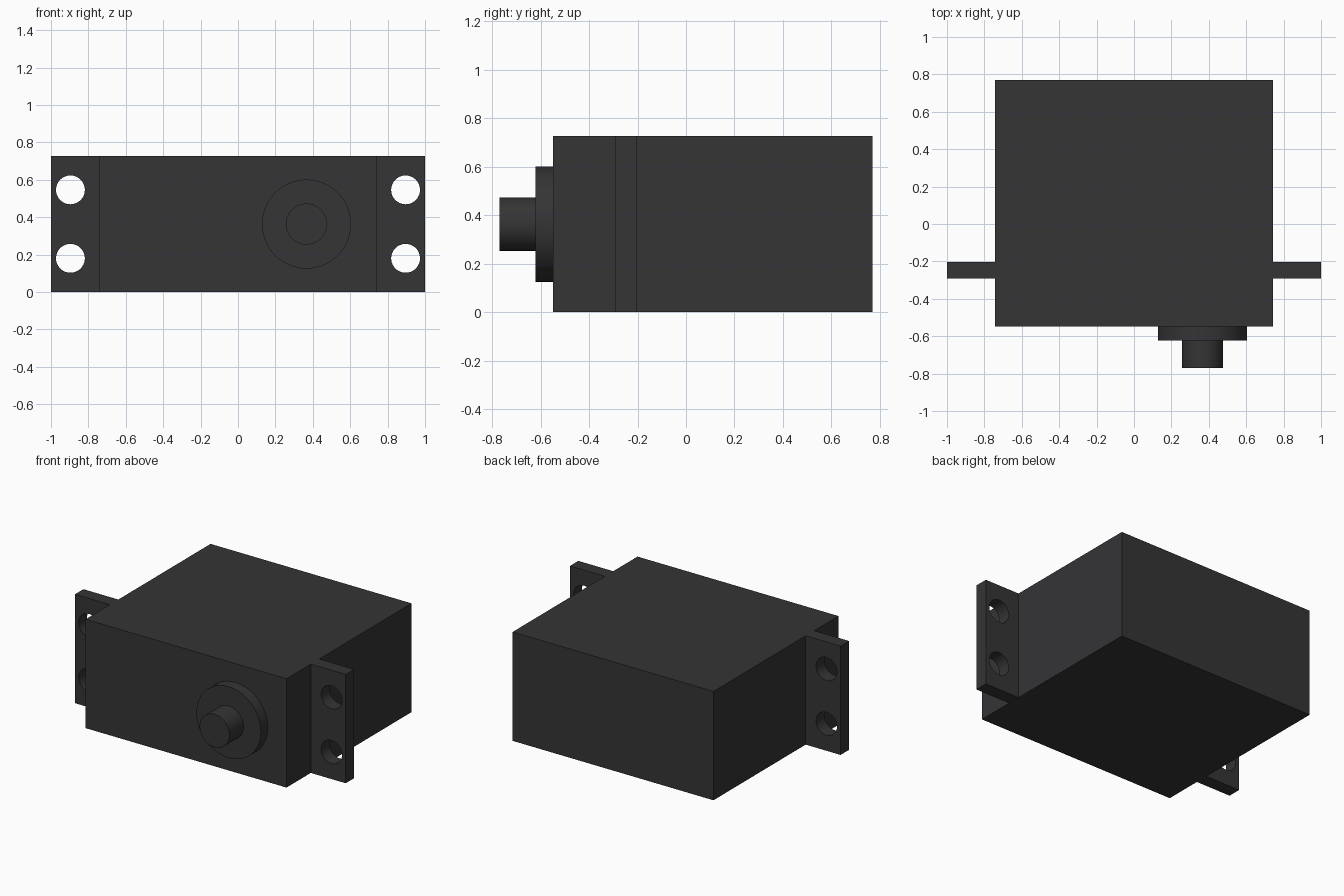
import bpy
from math import pi, radians

if "Cube" in bpy.data.objects:
    bpy.data.objects.remove(bpy.data.objects["Cube"])

H = 0.727          # body height
MID = H / 2        # height of the shaft axis

mat = bpy.data.materials.new("dark_plastic")
mat.diffuse_color = (0.035, 0.035, 0.037, 1)
mat.use_nodes = True
mat.node_tree.nodes["Principled BSDF"].inputs["Base Color"].default_value = mat.diffuse_color


def box(name, x0, x1, y0, y1, z0, z1):
    bpy.ops.mesh.primitive_cube_add(
        size=1, location=((x0 + x1) / 2, (y0 + y1) / 2, (z0 + z1) / 2))
    ob = bpy.context.object
    ob.name = name
    ob.scale = (x1 - x0, y1 - y0, z1 - z0)
    bpy.ops.object.transform_apply(location=False, rotation=False, scale=True)
    ob.data.materials.append(mat)
    return ob


def cylinder(name, x, z, r, y0, y1):
    bpy.ops.mesh.primitive_cylinder_add(
        vertices=64, radius=r, depth=y1 - y0,
        location=(x, (y0 + y1) / 2, z), rotation=(pi / 2, 0, 0))
    ob = bpy.context.object
    ob.name = name
    ob.data.materials.append(mat)
    bpy.ops.object.shade_smooth_by_angle(angle=radians(30))
    return ob


# Main housing
box("housing", -0.742, 0.742, -0.548, 0.77, 0, H)

# Output collar and shaft on the front face
cylinder("collar", 0.366, MID, 0.238, -0.622, -0.548)
cylinder("output_shaft", 0.366, MID, 0.11, -0.77, -0.622)

# Mounting ears, each with two drilled screw holes
for side, label in ((-1, "left"), (1, "right")):
    xs = sorted((side * 0.742, side * 1.0))
    ear = box(label + "_mounting_ear", xs[0], xs[1], -0.292, -0.203, 0, H)
    for dz in (-0.183, 0.183):
        cutter = cylinder("hole_cutter", side * 0.896, MID + dz, 0.077, -0.4, -0.1)
        cutter.hide_render = True
        bpy.context.view_layer.objects.active = ear
        mod = ear.modifiers.new("screw_hole", 'BOOLEAN')
        mod.operation = 'DIFFERENCE'
        mod.solver = 'EXACT'
        mod.object = cutter
        bpy.ops.object.modifier_apply(modifier=mod.name)
        bpy.data.objects.remove(cutter)
    bpy.ops.object.select_all(action='DESELECT')
    ear.select_set(True)
    bpy.ops.object.shade_smooth_by_angle(angle=radians(30))
